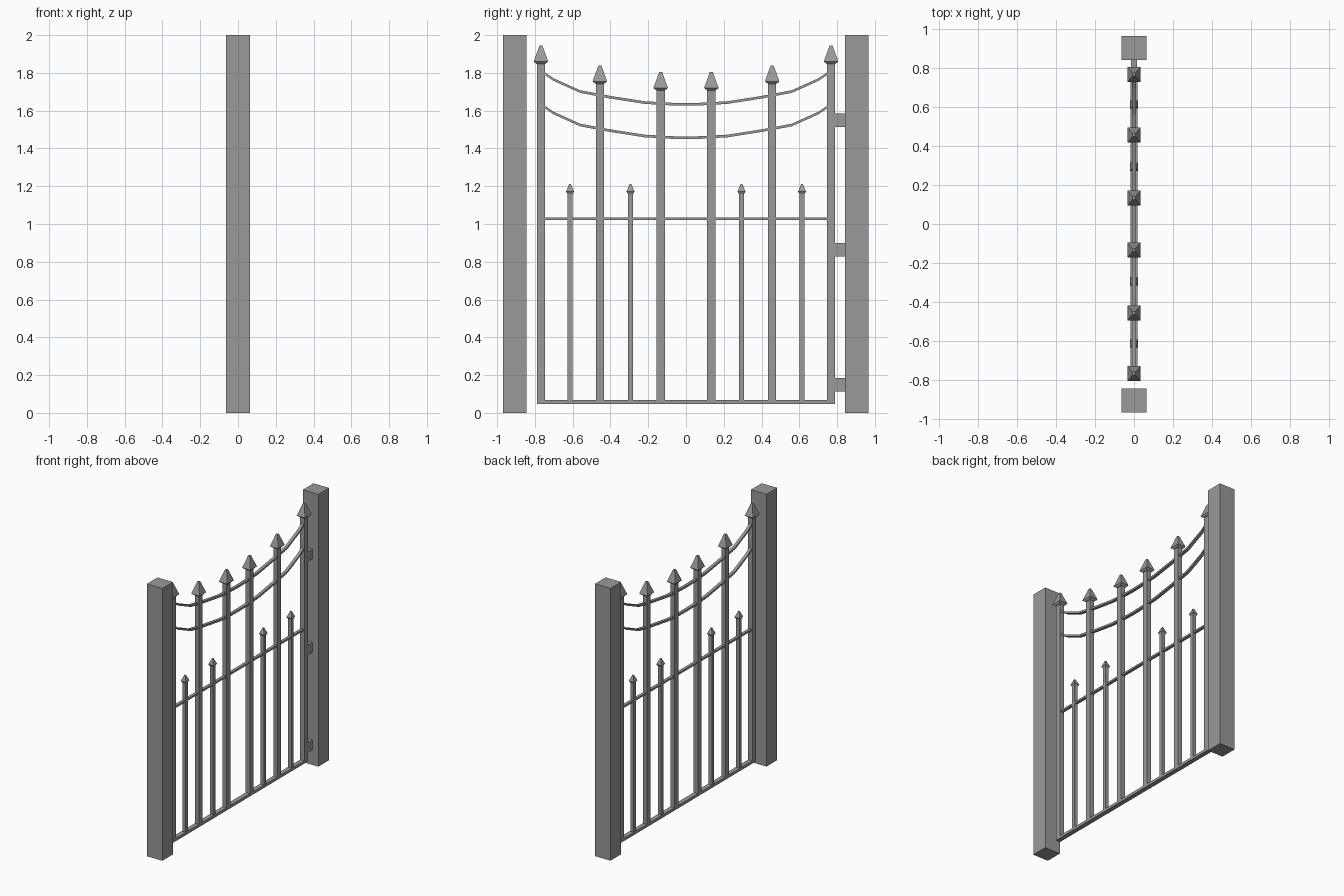
import bpy
import bmesh
from mathutils import Vector

if "Cube" in bpy.data.objects:
    bpy.data.objects.remove(bpy.data.objects["Cube"], do_unlink=True)

grey = bpy.data.materials.new("iron_grey")
grey.use_nodes = True
GREY = (0.32, 0.32, 0.32, 1)
grey.diffuse_color = GREY
grey.node_tree.nodes["Principled BSDF"].inputs["Base Color"].default_value = GREY


def loft(name, sections, cap=True):
    """Skin a list of four-cornered sections into one closed solid."""
    bm = bmesh.new()
    rings = [[bm.verts.new(p) for p in section] for section in sections]
    for a, b in zip(rings, rings[1:]):
        for i in range(4):
            j = (i + 1) % 4
            bm.faces.new((a[i], a[j], b[j], b[i]))
    bm.faces.new(rings[0][::-1])
    bm.faces.new(rings[-1])
    bmesh.ops.recalc_face_normals(bm, faces=bm.faces)
    mesh = bpy.data.meshes.new(name)
    bm.to_mesh(mesh)
    bm.free()
    mesh.materials.append(grey)
    obj = bpy.data.objects.new(name, mesh)
    bpy.context.collection.objects.link(obj)
    return obj


def level_ring(y, z, wx, wy):
    return [Vector((sx * wx / 2, y + sy * wy / 2, z))
            for sx, sy in ((-1, -1), (1, -1), (1, 1), (-1, 1))]


def upright(name, y, z0, z1, wx, wy):
    return loft(name, [level_ring(y, z, wx, wy) for z in (z0, z1)])


def spike(name, y, tip, height, wx, wy, neck):
    """Four-sided spearhead with a blunt tip and a bevelled underside."""
    base = tip - height
    loft(name, [level_ring(y, base - 0.013, neck, neck),
                level_ring(y, base, wx, wy),
                level_ring(y, tip, wx * 0.2, wy * 0.2)])


def rail(name, path, wx, wz):
    """Rectangular bar following a path of (y, z) points."""
    loft(name, [[Vector((sx * wx / 2, y, z + sz * wz / 2))
                 for sx, sz in ((-1, -1), (1, -1), (1, 1), (-1, 1))]
                for y, z in path])


# Square gate posts
for side, y in (("front", -0.906), ("back", 0.904)):
    upright(side + "_post", y, 0, 2, 0.126, 0.124)

# Tall and short pickets, mirrored about the middle of the gate
for side, s in (("front", -1), ("back", 1)):
    for i, (y, tip) in enumerate(((0.768, 1.945), (0.456, 1.84), (0.134, 1.805))):
        upright(f"{side}_tall_picket_{i}", s * y, 0.05, tip - 0.09, 0.034, 0.043)
        spike(f"{side}_tall_spike_{i}", s * y, tip, 0.085, 0.067, 0.077, 0.043)
    for i, y in enumerate((0.614, 0.294)):
        upright(f"{side}_short_picket_{i}", s * y, 0.05, 1.17, 0.026, 0.026)
        spike(f"{side}_short_spike_{i}", s * y, 1.213, 0.042, 0.042, 0.042, 0.026)

# Straight rails
rail("bottom_rail", [(-0.789, 0.057), (0.789, 0.057)], 0.034, 0.02)
rail("middle_rail", [(-0.76, 1.027), (0.76, 1.027)], 0.022, 0.013)

# Sagging top rails
half = [(0.755, 0.168), (0.7, 0.131), (0.56, 0.068), (0.4, 0.038), (0.22, 0.01), (0.08, 0.002)]
sag = [(-y, z) for y, z in half] + [(0, 0)] + half[::-1]
for name, low in (("upper_curved_rail", 1.633), ("lower_curved_rail", 1.456)):
    rail(name, [(y, low + z) for y, z in sag], 0.022, 0.014)

# Hinge blocks between the gate and the back post
for i, z in enumerate((0.148, 0.864, 1.55)):
    upright(f"hinge_{i}", 0.815, z - 0.036, z + 0.036, 0.032, 0.062)
